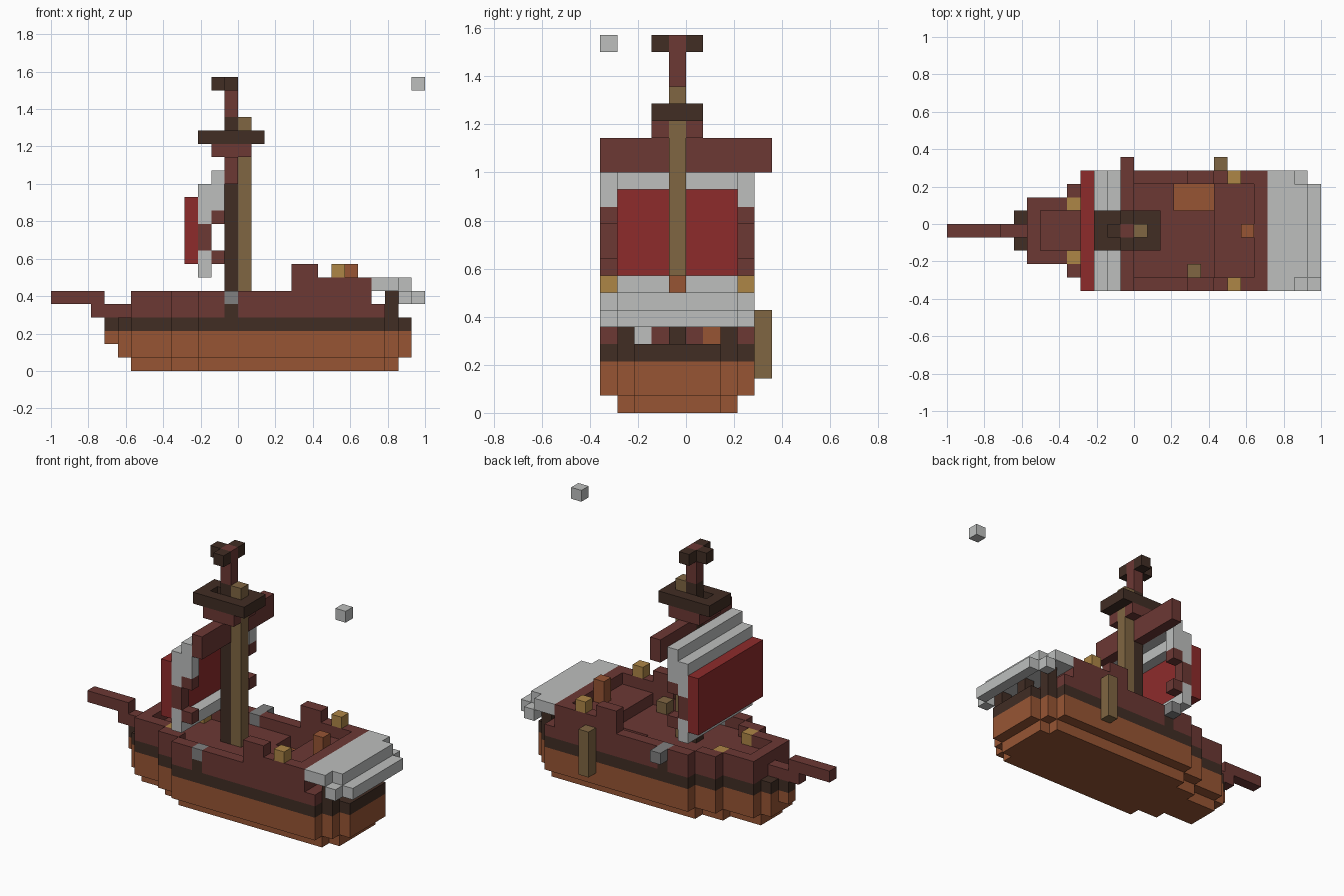
import bpy, bmesh
from mathutils import Vector

cube = bpy.data.objects.get("Cube")
if cube:
    bpy.data.objects.remove(cube, do_unlink=True)

U = 2 / 28                      # block size
ORIGIN = Vector((-14, -5, 0))   # block grid corner
COLOURS = {
    "red_brown_wood": (108, 56, 52), "dark_wood": (65, 45, 36),
    "orange_wood": (151, 85, 52), "white_cloth": (189, 191, 190),
    "red_cloth": (141, 43, 43), "tan_wood": (128, 102, 66),
    "gold": (174, 134, 70), "grey_metal": (128, 128, 128),
}
BROWN, DARK, ORANGE, WHITE, RED, TAN, GOLD, GREY = range(8)


def linear(c):
    c /= 255
    return c / 12.92 if c < 0.04 else ((c + 0.055) / 1.055) ** 2.4


materials = []
for name, rgb in COLOURS.items():
    mat = bpy.data.materials.new(name)
    mat.use_nodes = True
    value = (*map(linear, rgb), 1)
    mat.diffuse_color = value
    mat.node_tree.nodes["Principled BSDF"].inputs["Base Color"].default_value = value
    materials.append(mat)

cells = {}   # grid position -> (part, colour)


def span(r):
    return range(r, r + 1) if isinstance(r, int) else range(r[0], r[1] + 1)


def fill(part, colour, xs, ys, zs):
    """Fill an inclusive block range; a single number is one layer."""
    for x in span(xs):
        for y in span(ys):
            for z in span(zs):
                cells[x, y, z] = (part, colour)


def both(part, colour, xs, y, zs):
    """Mirror a row of blocks across the keel."""
    for side in (y, 8 - y):
        fill(part, colour, xs, side, zs)


# Hull plan: each length range with its inset from the full beam
PLAN = [((4, 4), 4), ((5, 5), 3), ((6, 8), 2), ((9, 10), 1),
        ((11, 24), 0), ((25, 25), 1), ((26, 26), 2)]


def hull_layer(part, colour, z, first, last, extra=0):
    for (a, b), inset in PLAN:
        a, b, n = max(a, first), min(b, last), inset + extra
        if a <= b:
            fill(part, colour, (a, b), (n, 8 - n), z)


hull_layer("hull", ORANGE, 0, 6, 25, 1)
hull_layer("hull", ORANGE, 1, 5, 26)
hull_layer("hull", ORANGE, 2, 4, 26)
hull_layer("hull_band", DARK, 3, 4, 26)
hull_layer("deck", BROWN, 4, 6, 24)

# Open hatch in the deck
fill("hatch_floor", ORANGE, (17, 19), (6, 7), 3)
for x in range(17, 20):
    for y in (6, 7):
        del cells[x, y, 4]

# Bulwark around the deck
for (a, b), inset in PLAN[2:5]:
    both("bulwark", BROWN, (a, min(b, 23)), inset, 5)
fill("bulwark", BROWN, 6, (2, 6), 5)
both("bulwark", BROWN, 9, 1, 5)
both("bow_lamp", GOLD, 9, 2, 5)

# Raised stern deck with rail, posts, lamps and wheel
fill("stern_deck", BROWN, (20, 23), (0, 8), 5)
both("stern_rail", BROWN, (20, 23), 0, 6)
fill("stern_rail", BROWN, 23, (0, 8), 6)
both("stern_post", BROWN, (18, 19), 0, (6, 7))
both("stern_lamp", GOLD, 21, 0, 7)
fill("wheel", ORANGE, 22, 4, (6, 7))

# Stern gallery under the awning
for y in (1, 4, 7):
    fill("gallery_pillar", DARK, 25, y, (4, 5))
fill("gallery_window", WHITE, 24, 2, 4)
fill("gallery_window", ORANGE, 24, 6, 4)
fill("awning", WHITE, (24, 25), (0, 8), 6)
fill("awning", WHITE, 26, (1, 7), 6)
both("awning", WHITE, 26, 0, 5)
fill("awning", WHITE, 27, (1, 7), 5)

# Bowsprit
fill("bowsprit", BROWN, (3, 5), 4, 4)
fill("bowsprit", BROWN, (0, 3), 4, 5)

# Cannons, side fender and deck barrel
both("cannon", GREY, 13, 0, 5)
fill("cannon", GREY, 13, 9, 5)
both("cannon_port", DARK, 13, 0, 4)
fill("fender", TAN, 20, 9, (2, 5))
fill("barrel", TAN, 18, 1, (5, 5))

# Bellied sail: red front, stepped white and brown edges
fill("sail", RED, 10, (0, 8), (8, 12))
fill("sail_edge", WHITE, 11, (0, 8), 13)
fill("sail_edge", WHITE, 12, (0, 8), 14)
fill("sail_edge", WHITE, 11, (0, 8), 7)
both("sail_edge", WHITE, 11, 0, (11, 12))
both("sail_edge", WHITE, 11, 0, 8)
both("sail_edge", WHITE, 12, 0, (12, 13))
both("sail_rope", BROWN, 11, 0, (9, 10))
for z in (8, 11):
    both("sail_rope", BROWN, 12, 0, z)

# Yard, lookout platform and crow's nest rim
fill("yard", BROWN, 13, (0, 9), (14, 15))
fill("lookout_base", BROWN, (12, 14), (3, 5), 16)
both("crows_nest", DARK, (11, 15), 3, 17)
for x in (11, 15):
    fill("crows_nest", DARK, x, (3, 5), 17)

# Two-tone mast with topmast and cross cap
fill("mast", DARK, 13, 4, (5, 18))
fill("mast", TAN, 14, 4, (5, 18))
fill("topmast", BROWN, 13, 4, (19, 21))
both("mast_cap", DARK, 13, 3, 21)
fill("mast_cap", DARK, 12, 4, 21)

# Lone floating block
fill("floating_block", WHITE, 27, 0, 21)

# Turn every part into a mesh of its exposed block faces
for part in sorted({p for p, _ in cells.values()}):
    bm = bmesh.new()
    for pos, (owner, colour) in cells.items():
        if owner != part:
            continue
        centre = Vector(pos) + Vector((0.5, 0.5, 0.5)) + ORIGIN
        for axis in range(3):
            for sign in (-1, 1):
                near = list(pos)
                near[axis] += sign
                if tuple(near) in cells:
                    continue
                n, a, b = Vector(), Vector(), Vector()
                n[axis], a[(axis + 1) % 3], b[(axis + 2) % 3] = sign, sign, 1
                corners = (-a - b, a - b, a + b, b - a)
                face = bm.faces.new([bm.verts.new((centre + (n + c) / 2) * U) for c in corners])
                face.material_index = colour
    bmesh.ops.remove_doubles(bm, verts=bm.verts, dist=U / 100)
    bmesh.ops.dissolve_limit(bm, angle_limit=0.01, verts=bm.verts,
                             edges=bm.edges, delimit={"MATERIAL"})
    mesh = bpy.data.meshes.new(part)
    bm.to_mesh(mesh)
    bm.free()
    for mat in materials:
        mesh.materials.append(mat)
    bpy.context.collection.objects.link(bpy.data.objects.new(part, mesh))
